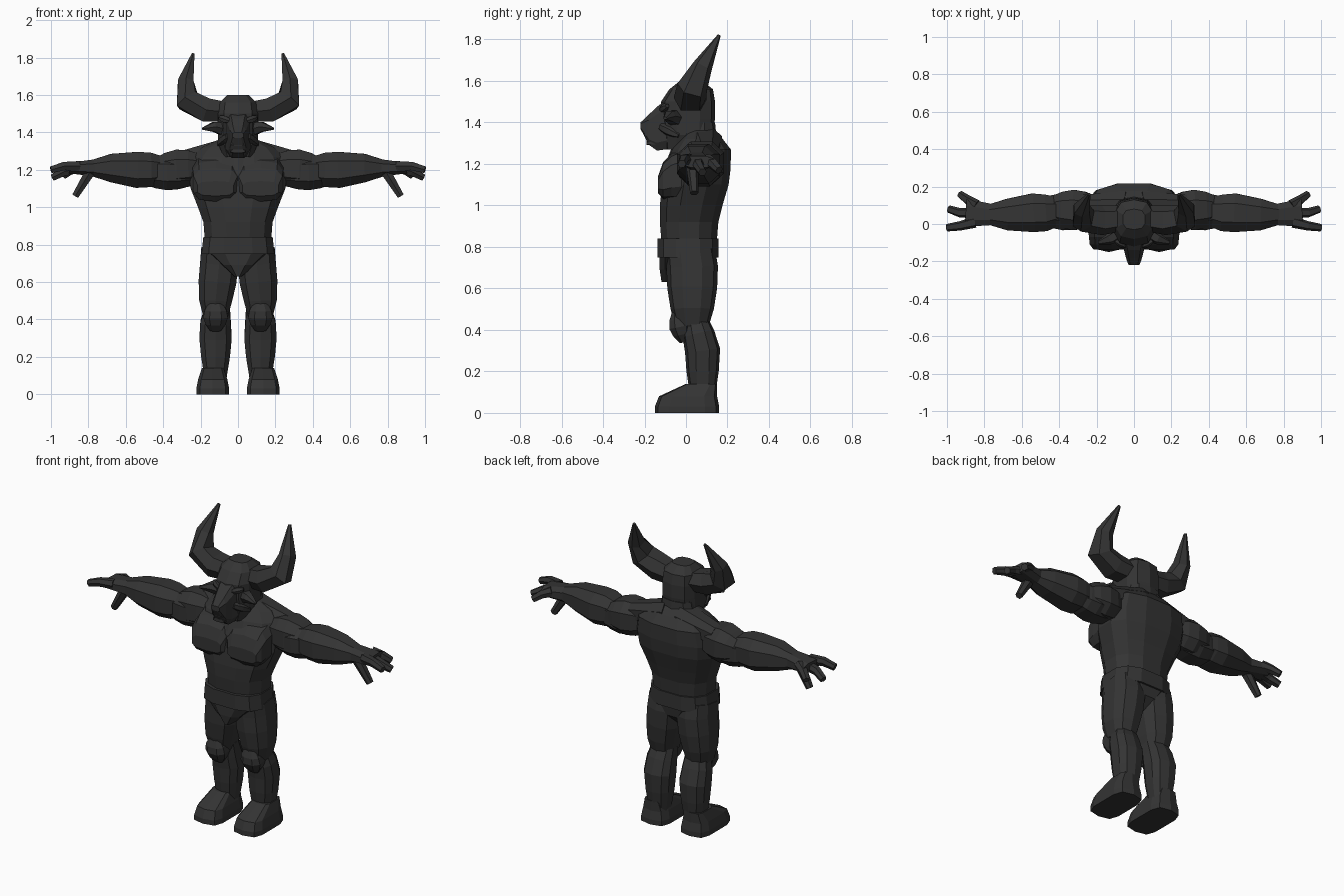
import bpy
import bmesh
from math import sin, cos, pi, tau, copysign
from mathutils import Vector

default_cube = bpy.data.objects.get("Cube")
if default_cube:
    bpy.data.objects.remove(default_cube)

charcoal = bpy.data.materials.new("charcoal")
charcoal.use_nodes = True
grey = (.034, .034, .034, 1)
charcoal.diffuse_color = grey
shader = charcoal.node_tree.nodes["Principled BSDF"]
shader.inputs["Base Color"].default_value = grey
shader.inputs["Roughness"].default_value = .9


def skin_rings(name, rings, side):
    """Join consecutive rings of points into a closed, flat shaded body."""
    bm = bmesh.new()
    loops = [[bm.verts.new((p[0] * side, p[1], p[2])) for p in ring] for ring in rings]
    count = len(loops[0])
    for low, high in zip(loops, loops[1:]):
        for i in range(count):
            j = (i + 1) % count
            bm.faces.new((low[i], low[j], high[j], high[i]))
    bm.faces.new(loops[0])
    bm.faces.new(loops[-1])
    bmesh.ops.recalc_face_normals(bm, faces=bm.faces)
    mesh = bpy.data.meshes.new(name)
    bm.to_mesh(mesh)
    bm.free()
    mesh.materials.append(charcoal)
    obj = bpy.data.objects.new(name, mesh)
    bpy.context.scene.collection.objects.link(obj)
    return obj


def squircle(count, power):
    """Unit outline between a circle (power one) and a square (power zero)."""
    def bend(value):
        return copysign(abs(value) ** power, value)
    angles = [tau * (i + .5) / count for i in range(count)]
    return [(bend(cos(angle)), bend(sin(angle))) for angle in angles]


def loft(name, axis, sections, side=1, middle=0, count=10, power=.7):
    """Sections along y or z: place, half width in x, low and high limits across."""
    rings = []
    for place, half_width, low, high in sections:
        ring = []
        for u, v in squircle(count, power):
            x = middle + u * half_width
            across = (low + high) / 2 + v * (high - low) / 2
            ring.append((x, place, across) if axis == "y" else (x, across, place))
        rings.append(ring)
    return skin_rings(name, rings, side)


def muscle(name, path, start_size, end_size, belly=0, side=1, count=8):
    """Limb that tapers along its path and swells halfway; sizes are across and deep."""
    points = [Vector(p) for p in path]
    if belly and len(points) == 2:
        start, end = points
        points = [start.lerp(end, step / 4) for step in range(5)]
    last = len(points) - 1
    rings = []
    for i, point in enumerate(points):
        along = points[min(i + 1, last)] - points[max(i - 1, 0)]
        across = along.cross(Vector((0, 1, 0))).normalized()
        deep = along.normalized().cross(across)
        swell = belly * sin(pi * i / last)
        width, depth = Vector(start_size).lerp(Vector(end_size), i / last)
        rings.append([point + across * u * (width + swell) + deep * v * (depth + swell)
                      for u, v in squircle(count, .8)])
    return skin_rings(name, rings, side)


# Trunk with wide back, then neck
loft("torso", "z", [
    (.8, .18, -.12, .15), (.92, .19, -.13, .16), (1, .22, -.13, .18),
    (1.1, .26, -.12, .21), (1.18, .27, -.11, .22), (1.27, .25, -.07, .22),
    (1.32, .2, -.03, .18), (1.36, .11, 0, .14)], count=12, power=.8)
loft("neck", "z", [(1.2, .1, -.1, .12), (1.3, .12, -.06, .15), (1.4, .1, -.04, .14)])

# Belt and pointed briefs
loft("belt", "z", [(.75, .2, -.14, .16), (.84, .19, -.14, .16)], count=12)
loft("briefs", "z", [
    (.63, .02, -.12, .08), (.69, .1, -.13, .14), (.76, .19, -.13, .15)], count=12)

# Skull, muzzle, lips
loft("skull", "z", [
    (1.27, .08, -.1, .08), (1.34, .11, -.11, .13), (1.42, .11, -.12, .14),
    (1.5, .11, -.12, .14), (1.56, .1, -.08, .13), (1.6, .06, -.03, .08)])
loft("muzzle", "y", [
    (-.06, .08, 1.27, 1.54), (-.14, .055, 1.26, 1.48),
    (-.18, .045, 1.29, 1.44), (-.22, .03, 1.37, 1.4)], count=8, power=.5)
for part, height, reach in (("upper_lip", 1.34, -.2), ("lower_lip", 1.3, -.19)):
    loft(part, "y", [(place, half_width, height - .01, height + .01)
                     for place, half_width in ((-.14, .05), (reach, .04))], count=8)

for side, label in ((1, "left_"), (-1, "right_")):
    # Face details and horns
    muscle(label + "brow", [(.04, -.12, 1.46), (.1, -.09, 1.48)],
           (.01, .01), (.01, .01), belly=.01, side=side, count=6)
    muscle(label + "cheek", [(.05, -.12, 1.38), (.1, -.03, 1.34)],
           (.02, .02), (.01, .02), belly=.01, side=side, count=6)
    muscle(label + "ear", [(.08, -.05, 1.42), (.13, -.08, 1.43), (.19, -.1, 1.42)],
           (.04, .04), (.006, .01), belly=.006, side=side, count=6)
    muscle(label + "horn", [
        (.07, .03, 1.51), (.17, .02, 1.52), (.27, .03, 1.57),
        (.28, .08, 1.67), (.24, .16, 1.82)],
        (.06, .07), (.008, .008), belly=.035, side=side, count=6)

    # Chest and shoulder
    loft(label + "pectoral", "y", [
        (.02, .13, 1.03, 1.29), (-.07, .125, 1.03, 1.25),
        (-.11, .12, 1.03, 1.21), (-.135, .1, 1.06, 1.14)],
        side=side, middle=.12, power=.6)
    muscle(label + "trapezius", [(.04, .09, 1.29), (.28, .1, 1.25)],
           (.09, .09), (.06, .06), side=side)
    muscle(label + "deltoid", [(.2, .07, 1.21), (.45, .08, 1.2)],
           (.08, .08), (.06, .07), belly=.04, side=side)

    # Arm with palm
    muscle(label + "upper_arm", [(.25, .06, 1.18), (.5, .07, 1.19)],
           (.07, .08), (.07, .07), belly=.03, side=side)
    muscle(label + "forearm", [
        (.4, .07, 1.2), (.47, .06, 1.2), (.54, .06, 1.2), (.68, .05, 1.21), (.8, .05, 1.21)],
        (.075, .08), (.04, .05), belly=.045, side=side)
    muscle(label + "palm", [(.76, .05, 1.21), (.9, .06, 1.21)],
           (.05, .06), (.03, .08), side=side)
    fingers = {
        "index_finger": [(.85, .01, 1.22), (.93, -.01, 1.22), (1, -.02, 1.2)],
        "middle_finger": [(.85, .06, 1.21), (.93, .06, 1.19), (.99, .08, 1.16)],
        "little_finger": [(.84, .1, 1.22), (.89, .13, 1.2), (.93, .16, 1.17)],
        "thumb": [(.79, .03, 1.19), (.87, .04, 1.06)]}
    for finger, path in fingers.items():
        muscle(label + finger, path, (.03, .03), (.02, .02), side=side, count=6)

    # Leg, kneecap and foot
    muscle(label + "thigh", [
        (.1, .02, .78), (.1, .03, .7), (.11, .03, .6), (.12, .03, .5), (.12, .03, .42)],
        (.1, .12), (.07, .08), belly=.02, side=side, count=10)
    muscle(label + "calf", [
        (.11, .04, .46), (.12, .06, .38), (.12, .08, .3), (.12, .08, .2), (.12, .08, .08)],
        (.07, .06), (.06, .06), belly=.025, side=side, count=10)
    muscle(label + "kneecap", [(.12, -.04, .49), (.12, -.01, .34)],
           (.04, .03), (.03, .02), belly=.035, side=side)
    loft(label + "foot", "z", [
        (0, .09, -.15, .16), (.03, .09, -.15, .16),
        (.08, .08, -.13, .15), (.14, .06, 0, .15)],
        side=side, middle=.135, power=.5)
